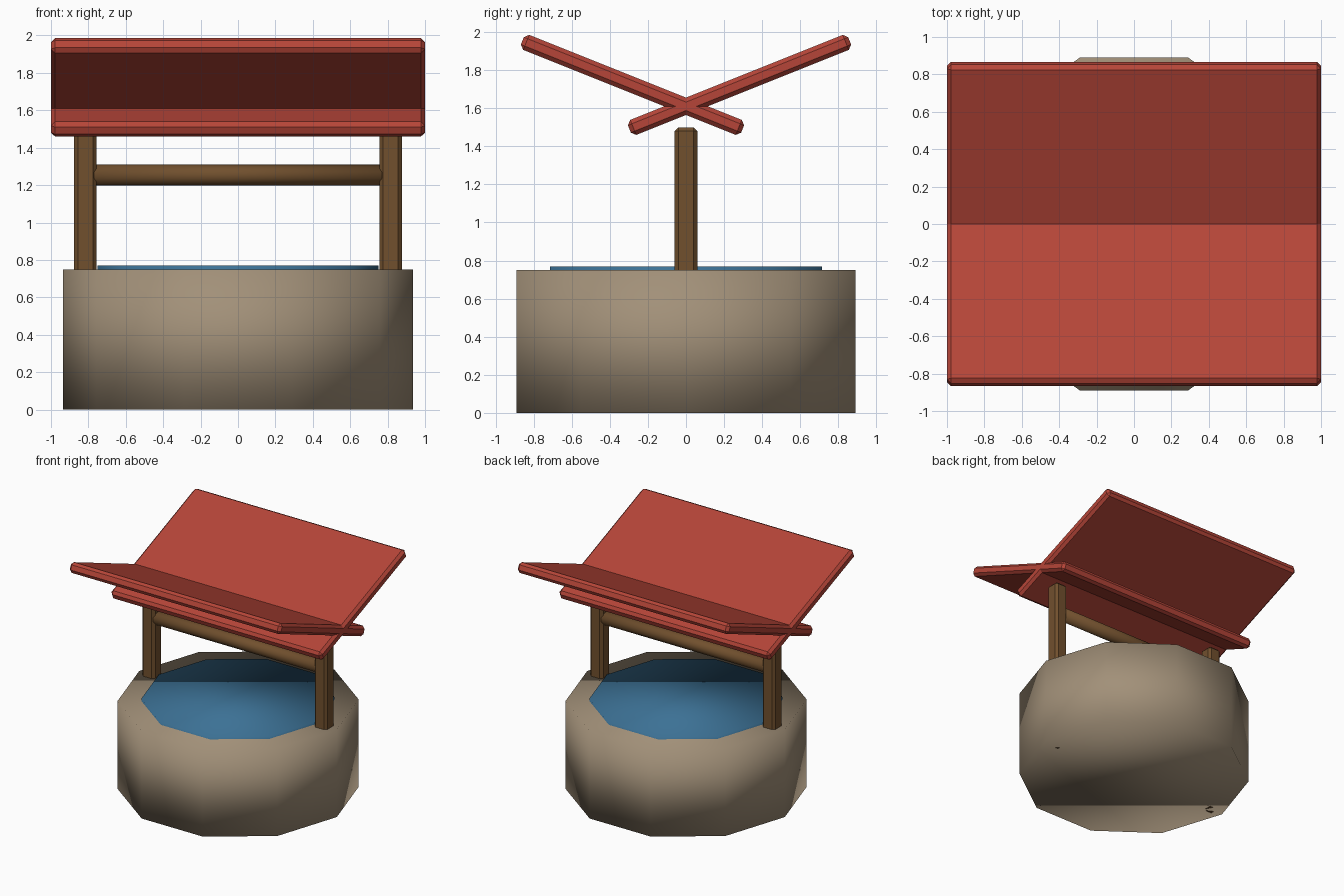
import bpy, bmesh
from math import radians
from mathutils import Matrix

default = bpy.data.objects.get("Cube")
if default:
    bpy.data.objects.remove(default, do_unlink=True)


def material(name, rgb):
    m = bpy.data.materials.new(name)
    m.use_nodes = True
    colour = (*rgb, 1)
    m.diffuse_color = colour
    m.node_tree.nodes["Principled BSDF"].inputs["Base Color"].default_value = colour
    return m


stone = material("warm stone", (0.36, 0.28, 0.19))
water = material("blue water", (0.045, 0.165, 0.30))
wood = material("brown wood", (0.165, 0.08, 0.027))
red = material("red roof", (0.47, 0.06, 0.04))


def finish(bm, name, mat, matrix, smooth):
    for f in bm.faces:
        f.smooth = smooth
    mesh = bpy.data.meshes.new(name)
    bm.to_mesh(mesh)
    bm.free()
    mesh.materials.append(mat)
    obj = bpy.data.objects.new(name, mesh)
    obj.matrix_world = matrix
    bpy.context.scene.collection.objects.link(obj)
    return obj


def drum(name, radius, depth, mat, matrix):
    """Ten-sided, fully smooth-shaded cylinder with a corner on the y axis."""
    bm = bmesh.new()
    bmesh.ops.create_cone(bm, cap_ends=True, segments=10, radius1=radius,
                          radius2=radius, depth=depth)
    bmesh.ops.rotate(bm, verts=bm.verts,
                     matrix=Matrix.Rotation(radians(90), 3, 'Z'))
    return finish(bm, name, mat, matrix, True)


def chamfered_box(name, size, chamfer, mat, matrix):
    bm = bmesh.new()
    bmesh.ops.create_cube(bm, size=1)
    bmesh.ops.scale(bm, vec=size, verts=bm.verts)
    bmesh.ops.bevel(bm, geom=bm.edges[:], offset=chamfer, segments=1,
                    affect='EDGES', profile=0.5)
    return finish(bm, name, mat, matrix, False)


# Stone base and water surface
drum("stone_base", 0.936, 0.75, stone, Matrix.Translation((0, 0, 0.375)))
drum("water", 0.75, 0.1, water, Matrix.Translation((0, 0, 0.72)))

# Crossbar between the posts
drum("crossbar", 0.056, 1.6, wood,
     Matrix.Translation((0, 0, 1.253)) @ Matrix.Rotation(radians(90), 4, 'Y'))

# Posts and crossed roof boards
for side, post, board in ((1, "left_post", "back_roof_board"),
                          (-1, "right_post", "front_roof_board")):
    chamfered_box(post, (0.12, 0.12, 1.5), 0.02, wood,
                  Matrix.Translation((side * 0.816, 0, 0.75)))
    chamfered_box(board, (2, 1.246, 0.085), 0.022, red,
                  Matrix.Translation((0, side * 0.281, 1.7225))
                  @ Matrix.Rotation(radians(side * 21.8), 4, 'X'))
